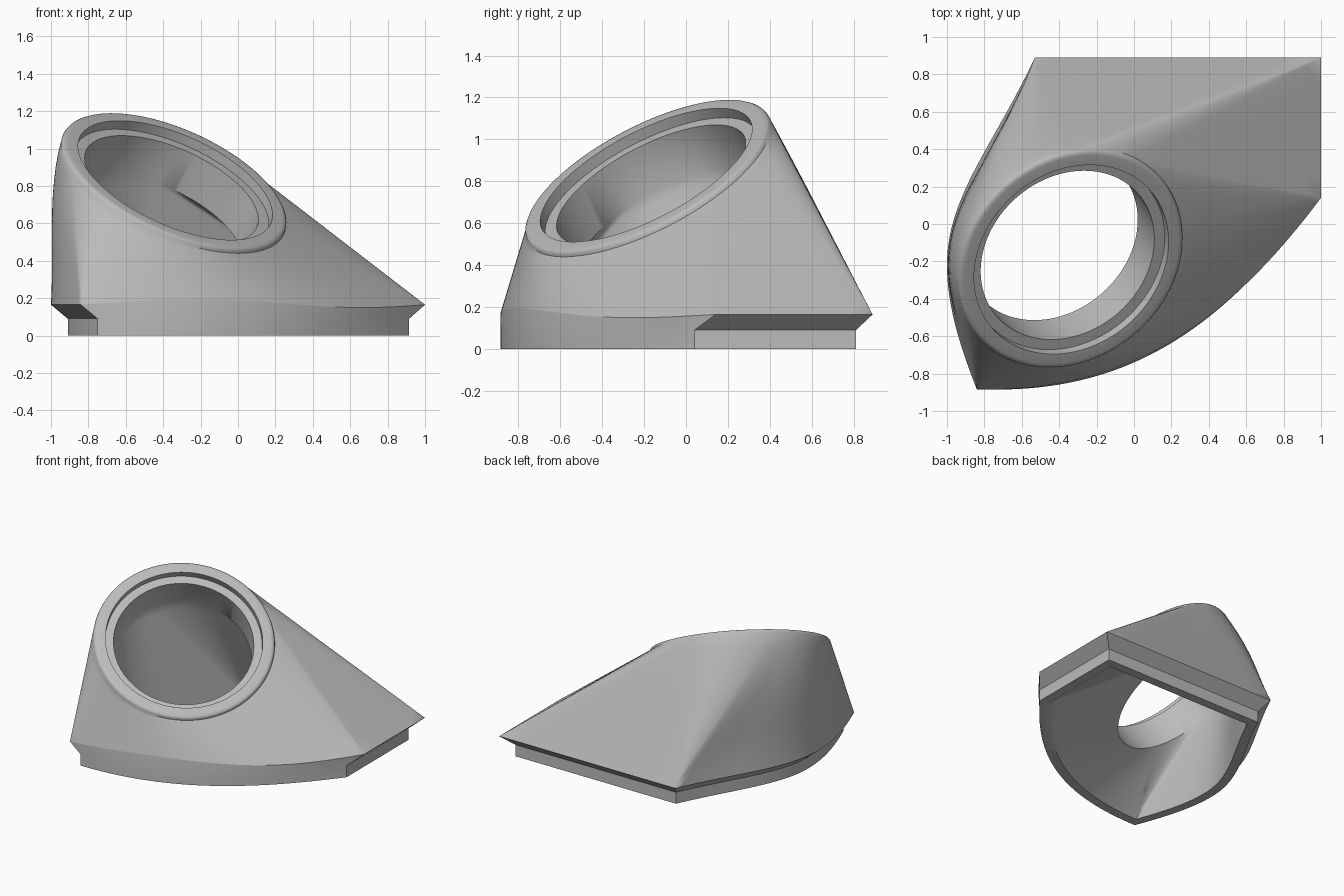
import bpy, bmesh, math
from mathutils import Vector

if "Cube" in bpy.data.objects:
    bpy.data.objects.remove(bpy.data.objects["Cube"], do_unlink=True)

# Tilted round opening
CENTRE = Vector((-0.335, -0.19, 0.83))
AXIS = Vector((0.37, -0.43, 0.82)).normalized()
STEPS = 12
FAN = 14                        # rays spreading from each outline corner
SOFTEN = 8                      # neighbours averaged to soften the folds
COUNTS = (6, 10, 32, 20, 60)    # samples on right, back, rear left, front left, front
CORNERS = {sum(COUNTS[:k]) for k in (0, 1, 2, 4)}


def bezier(points, t):
    """Point on a Bezier curve of any degree."""
    pts = [Vector(p) for p in points]
    while len(pts) > 1:
        pts = [a.lerp(b, t) for a, b in zip(pts, pts[1:])]
    return pts[0]


def outline(segments):
    """Closed counter-clockwise outline sampled from Bezier segments."""
    return [bezier(seg, i / n) for seg, n in zip(segments, COUNTS) for i in range(n)]


def edge_directions(points, i):
    before = (points[i] - points[i - 1]).normalized()
    after = (points[(i + 1) % len(points)] - points[i]).normalized()
    return before, after


def inset(points, amount):
    """Move a counter-clockwise outline inwards with mitred corners."""
    result = []
    for i, p in enumerate(points):
        a, b = edge_directions(points, i)
        along = (a + b).normalized()
        mitre = Vector((-along.y, along.x))
        result.append(p + mitre * amount / max(along.dot(a), 0.4))
    return result


def lift(points, height):
    """Lift an outline to 3D, repeating corners so that walls can fan out."""
    return [Vector((p.x, p.y, height)) for i, p in enumerate(points)
            for _ in range(FAN + 1 if i in CORNERS else 1)]


def outward_normals(points):
    normals = []
    for i in range(len(points)):
        a, b = edge_directions(points, i)
        shares = [k / FAN for k in range(FAN + 1)] if i in CORNERS else [0.5]
        for share in shares:
            e = a.lerp(b, share).normalized()
            normals.append(Vector((e.y, -e.x, 0)))
    return normals


def tangent_directions(section, normals, centre, radius):
    """Where the plane through each outline tangent touches the tilted circle."""
    found = []
    for p, outward in zip(section, normals):
        low, high = math.radians(-60), math.radians(90)
        for _ in range(40):
            mid = (low + high) / 2
            n = outward * math.cos(mid) + Vector((0, 0, math.sin(mid)))
            radial = n - AXIS * n.dot(AXIS)
            if n.dot(centre - p) + radius * radial.length > 0:
                high = mid
            else:
                low = mid
        found.append(radial.normalized())
    count = len(found)
    return [sum((found[(i + k) % count] for k in range(-SOFTEN, SOFTEN + 1)),
                Vector()).normalized() for i in range(count)]


def ring(radius, depth):
    return [CENTRE + d * radius - AXIS * depth for d in directions]


def loft(low, high, fullness):
    """Ruled sections, swollen where the axis leads outside the straight wall."""
    swell = []
    for a, b in zip(low, high):
        out = b - CENTRE
        out.z = 0
        out.normalize()
        reach = (b.z - a.z) / AXIS.z
        swell.append(out * fullness * max(0, -out.dot(AXIS) * reach - out.dot(a - b)))
    return [[a.lerp(b, s) + w * s * s * (1 - s) for a, b, w in zip(low, high, swell)]
            for s in (k / STEPS for k in range(1, STEPS))]


# Flared rim and narrower plinth outlines
rim_2d = outline([
    [(1, 0.14), (1, 0.89)],
    [(1, 0.89), (-0.53, 0.89)],
    [(-0.53, 0.89), (-0.75, 0.42), (-1, 0.15), (-1, -0.22)],
    [(-1, -0.22), (-1, -0.45), (-0.92, -0.68), (-0.84, -0.885)],
    [(-0.84, -0.885), (0, -0.9), (0.52, -0.5), (1, 0.14)],
])
plinth_2d = outline([
    [(0.915, 0.04), (0.915, 0.81)],
    [(0.915, 0.81), (-0.48, 0.81)],
    [(-0.48, 0.81), (-0.68, 0.38), (-0.91, 0.12), (-0.91, -0.22)],
    [(-0.91, -0.22), (-0.91, -0.45), (-0.83, -0.68), (-0.75, -0.885)],
    [(-0.75, -0.885), (0, -0.89), (0.47, -0.53), (0.915, 0.04)],
])
rim = lift(rim_2d, 0.165)
foot_inner = lift(inset(plinth_2d, 0.07), 0)

# The wall meets the opening tangentially
directions = tangent_directions(rim, outward_normals(rim_2d), CENTRE - AXIS * 0.026, 0.648)
bezel_edge = ring(0.648, 0.026)
bore_end = ring(0.5, 0.295)

# The front part of the rim line waves gently
front = COUNTS[-1]
for i in range(1, front):
    t = i / front
    rim[i - front].z += 0.022 * math.sin(math.tau * t) + 0.01 * math.sin(math.pi * t)

# Sections run up the outside, over the bezel and down the inside
sections = [lift(plinth_2d, 0), lift(plinth_2d, 0.09), rim]
sections += loft(rim, bezel_edge, 0.6)
sections += [bezel_edge, ring(0.644, 0.012), ring(0.635, 0.003), ring(0.618, 0),
             ring(0.56, 0), ring(0.56, 0.055), ring(0.5, 0.055), bore_end]
sections += loft(foot_inner, bore_end, 0)[::-1]
sections.append(foot_inner)

# Join neighbouring sections, closing the wall along its foot
bm = bmesh.new()
loops = [[bm.verts.new(p) for p in section] for section in sections]
for lower, upper in zip(loops, loops[1:] + loops[:1]):
    for i in range(len(lower)):
        j = (i + 1) % len(lower)
        bm.faces.new((lower[i], lower[j], upper[j], upper[i]))
for a, b in zip(loops[2], loops[2][1:]):
    bm.edges.get((a, b)).smooth = False
bmesh.ops.remove_doubles(bm, verts=bm.verts, dist=0.0002)
bmesh.ops.recalc_face_normals(bm, faces=bm.faces)
mesh = bpy.data.meshes.new("pod_shell")
bm.to_mesh(mesh)
bm.free()

grey = bpy.data.materials.new("plain_grey")
grey.use_nodes = True
colour = (0.5, 0.5, 0.5, 1)
grey.diffuse_color = colour
grey.node_tree.nodes["Principled BSDF"].inputs["Base Color"].default_value = colour
mesh.materials.append(grey)

shell = bpy.data.objects.new("pod_shell", mesh)
bpy.context.collection.objects.link(shell)
bpy.ops.object.select_all(action="DESELECT")
shell.select_set(True)
bpy.context.view_layer.objects.active = shell
bpy.ops.object.shade_smooth_by_angle(angle=math.radians(38))
